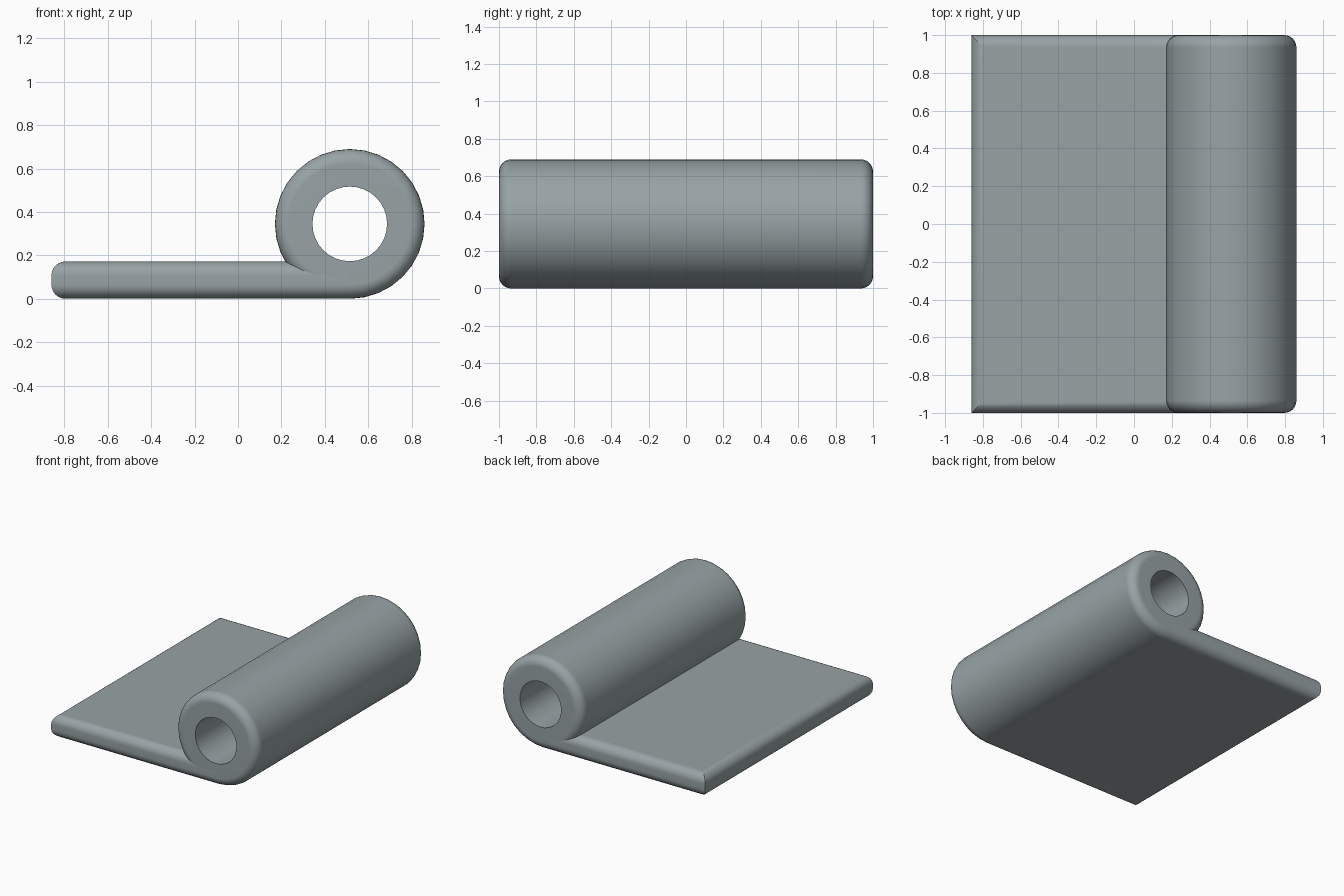
import bpy, bmesh, math

if "Cube" in bpy.data.objects:
    bpy.data.objects.remove(bpy.data.objects["Cube"])

R, HOLE, T = 0.345, 0.172, 0.172      # barrel radius, pin hole radius, leaf thickness
CX, CZ = 0.515, 0.345                 # barrel axis
LEFT, HALF = -0.86, 1.0               # leaf free end, half width
ROUND, STEPS, SEGS = 0.065, 6, 32     # edge rounding, barrel sides

steel = bpy.data.materials.new("grey steel")
steel.diffuse_color = (0.314, 0.366, 0.376, 1)
steel.use_nodes = True
steel.node_tree.nodes["Principled BSDF"].inputs["Base Color"].default_value = steel.diffuse_color

# quarter round as (inset, depth) pairs, from the flat face to the side
ARC = [(ROUND * (1 - math.sin(a)), ROUND * (1 - math.cos(a)))
       for a in (math.pi / 2 * i / STEPS for i in range(STEPS + 1))]


def bridge(bm, a, b):
    n = len(a)
    for i in range(n):
        bm.faces.new((a[i], a[(i + 1) % n], b[(i + 1) % n], b[i]))


def finish(bm, name):
    """Turn the bmesh into an object with smooth rounds and crisp edges."""
    bmesh.ops.recalc_face_normals(bm, faces=bm.faces[:])
    mesh = bpy.data.meshes.new(name)
    bm.to_mesh(mesh)
    bm.free()
    mesh.materials.append(steel)
    ob = bpy.data.objects.new(name, mesh)
    bpy.context.collection.objects.link(ob)
    bpy.ops.object.select_all(action='DESELECT')
    bpy.context.view_layer.objects.active = ob
    ob.select_set(True)
    bpy.ops.object.shade_smooth_by_angle(angle=math.radians(30))
    wn = ob.modifiers.new("clean shading", 'WEIGHTED_NORMAL')
    wn.keep_sharp = True
    return ob


# flat leaf: stacked rectangles from bottom to top, rounded on the free end
# and both sides; its square end runs inside the barrel wall
bm = bmesh.new()
levels = [(d, z) for d, z in ARC] + [(d, T - z) for d, z in reversed(ARC)]
rings = []
for d, z in levels:
    y = HALF - d
    rings.append([bm.verts.new(p) for p in
                  ((LEFT + d, -y, z), (CX, -y, z), (CX, y, z), (LEFT + d, y, z))])
for a, b in zip(rings, rings[1:]):
    bridge(bm, a, b)
bm.faces.new(rings[0])
bm.faces.new(rings[-1])
finish(bm, "leaf_plate")

# rolled barrel: lathed tube with rounded outer rims and a plain pin hole
bm = bmesh.new()
profile = ([(HOLE, -HALF)] + [(R - d, -HALF + z) for d, z in ARC]
           + [(R - d, HALF - z) for d, z in reversed(ARC)] + [(HOLE, HALF)])
rings = []
for r, y in profile:
    rings.append([bm.verts.new((CX + r * math.sin(t), y, CZ - r * math.cos(t)))
                  for t in (2 * math.pi * i / SEGS for i in range(SEGS))])
for a, b in zip(rings, rings[1:] + rings[:1]):
    bridge(bm, a, b)
finish(bm, "hinge_barrel")
